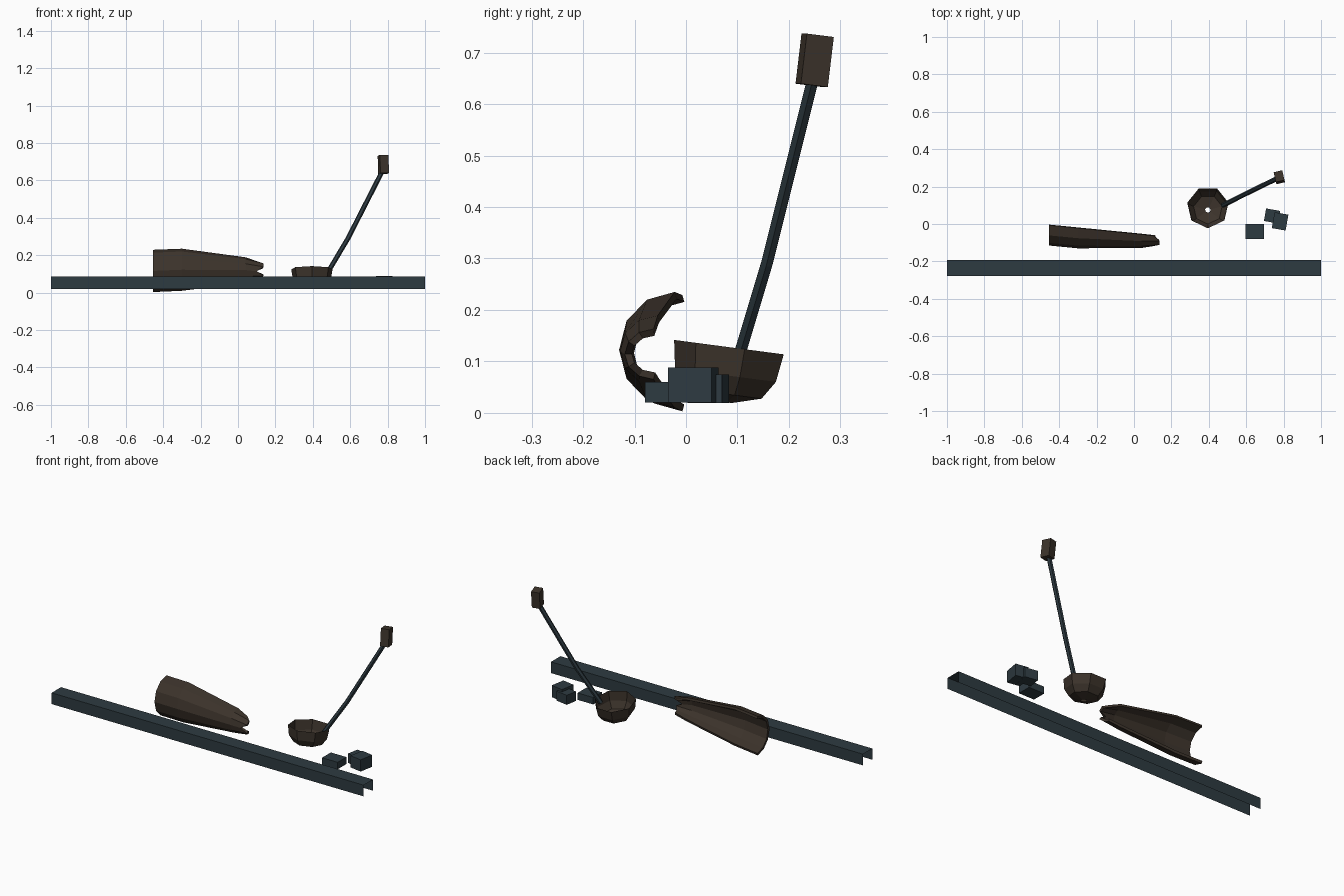
import bpy, bmesh, math
from mathutils import Vector, Matrix, Euler

if "Cube" in bpy.data.objects:
    bpy.data.objects.remove(bpy.data.objects["Cube"])


def material(name, rgb):
    m = bpy.data.materials.new(name)
    m.diffuse_color = (*rgb, 1)
    m.use_nodes = True
    m.node_tree.nodes["Principled BSDF"].inputs["Base Color"].default_value = m.diffuse_color
    return m


STEEL = material("dark_blue_steel", (0.027, 0.043, 0.053))
RUST = material("dark_brown_rust", (0.045, 0.033, 0.024))


def add_object(name, bm, mat, matrix=Matrix()):
    bmesh.ops.recalc_face_normals(bm, faces=bm.faces)
    bm.transform(matrix)
    mesh = bpy.data.meshes.new(name)
    bm.to_mesh(mesh)
    bm.free()
    mesh.materials.append(mat)
    ob = bpy.data.objects.new(name, mesh)
    bpy.context.collection.objects.link(ob)
    return ob


def loft(name, rings, mat, closed=False, matrix=Matrix()):
    """Skin a list of point rings with quads."""
    bm = bmesh.new()
    vs = [[bm.verts.new(p) for p in r] for r in rings]
    n = len(rings[0])
    for a, b in zip(vs, vs[1:]):
        for i in range(n if closed else n - 1):
            j = (i + 1) % n
            bm.faces.new((a[i], a[j], b[j], b[i]))
    return add_object(name, bm, mat, matrix)


def box(name, centre, size, rot, mat):
    bm = bmesh.new()
    bmesh.ops.create_cube(bm, size=1)
    m = Matrix.LocRotScale(Vector(centre), Euler([math.radians(a) for a in rot]), Vector(size))
    return add_object(name, bm, mat, m)


# long sheet channel, open underneath and at both ends
section = [(-0.278, 0.02), (-0.278, 0.085), (-0.192, 0.085), (-0.192, 0.02)]
loft("channel_beam", [[(x, y, z) for y, z in section] for x in (-1, 1)], STEEL)

# tapered half shell, open to the back, with a torn narrow end
# each station: x, top z, bottom z, open edge y, deepest y
stations = [(-0.455, 0.229, 0.003, -0.007, -0.115), (-0.30, 0.235, 0.010, -0.022, -0.130),
            (0.04, 0.189, 0.052, -0.055, -0.128), (0.125, 0.163, 0.065, -0.063, -0.119)]
tear = [-0.02, 0.011, 0.011, -0.025, 0.011, -0.005, -0.01]
rings = []
for k, (x, top, bot, edge, deep) in enumerate(stations):
    ring = []
    for i in range(7):
        a = math.pi * i / 6
        ring.append((x + (tear[i] if k == 3 else 0), edge + (deep - edge) * math.sin(a),
                     (top + bot) / 2 + (top - bot) / 2 * math.cos(a)))
    rings.append(ring)
shell = loft("torn_half_shell", rings, RUST)
centre = Vector((-0.16, 0.0, 0.12))
if sum((p.center - centre).dot(p.normal) for p in shell.data.polygons) < 0:
    shell.data.flip_normals()
thick = shell.modifiers.new("thickness", 'SOLIDIFY')
thick.thickness = 0.014
thick.offset = -1

# seven sided tilted dish with a small hole in the bottom
profile = [(0.113, 0), (0.104, -0.055), (0.078, -0.091), (0.015, -0.107)]
dish_pose = Matrix.Translation((0.395, 0.089, 0.127)) @ Matrix.Rotation(math.radians(-7.5), 4, 'X')
loft("dish", [[(r * math.sin(math.tau * i / 7), -r * math.cos(math.tau * i / 7), h) for i in range(7)]
              for r, h in profile], RUST, True, dish_pose)

# bent hexagonal rod rising from the dish
path = [Vector(p) for p in ((0.475, 0.10, 0.10), (0.588, 0.157, 0.29), (0.772, 0.247, 0.65))]
rod_rings = []
for i, p in enumerate(path):
    d = (path[min(i + 1, 2)] - path[max(i - 1, 0)]).normalized()
    q = d.to_track_quat('Z', 'Y')
    rod_rings.append([p + q @ Vector((0.013 * math.cos(math.tau * s / 6), 0.013 * math.sin(math.tau * s / 6), 0))
                      for s in range(6)])
loft("bent_rod", rod_rings, STEEL, True)

# block at the end of the rod
box("rod_end_block", (0.777, 0.250, 0.685), (0.047, 0.054, 0.098), (-7, 0, 13), RUST)

# loose rubble blocks
box("rubble_flat", (0.645, -0.04, 0.04), (0.10, 0.08, 0.04), (0, 0, 0), STEEL)
box("rubble_middle", (0.738, 0.043, 0.047), (0.076, 0.068, 0.055), (0, 0, -10), STEEL)
box("rubble_tall", (0.781, 0.014, 0.054), (0.075, 0.086, 0.068), (0, 0, -10), STEEL)
